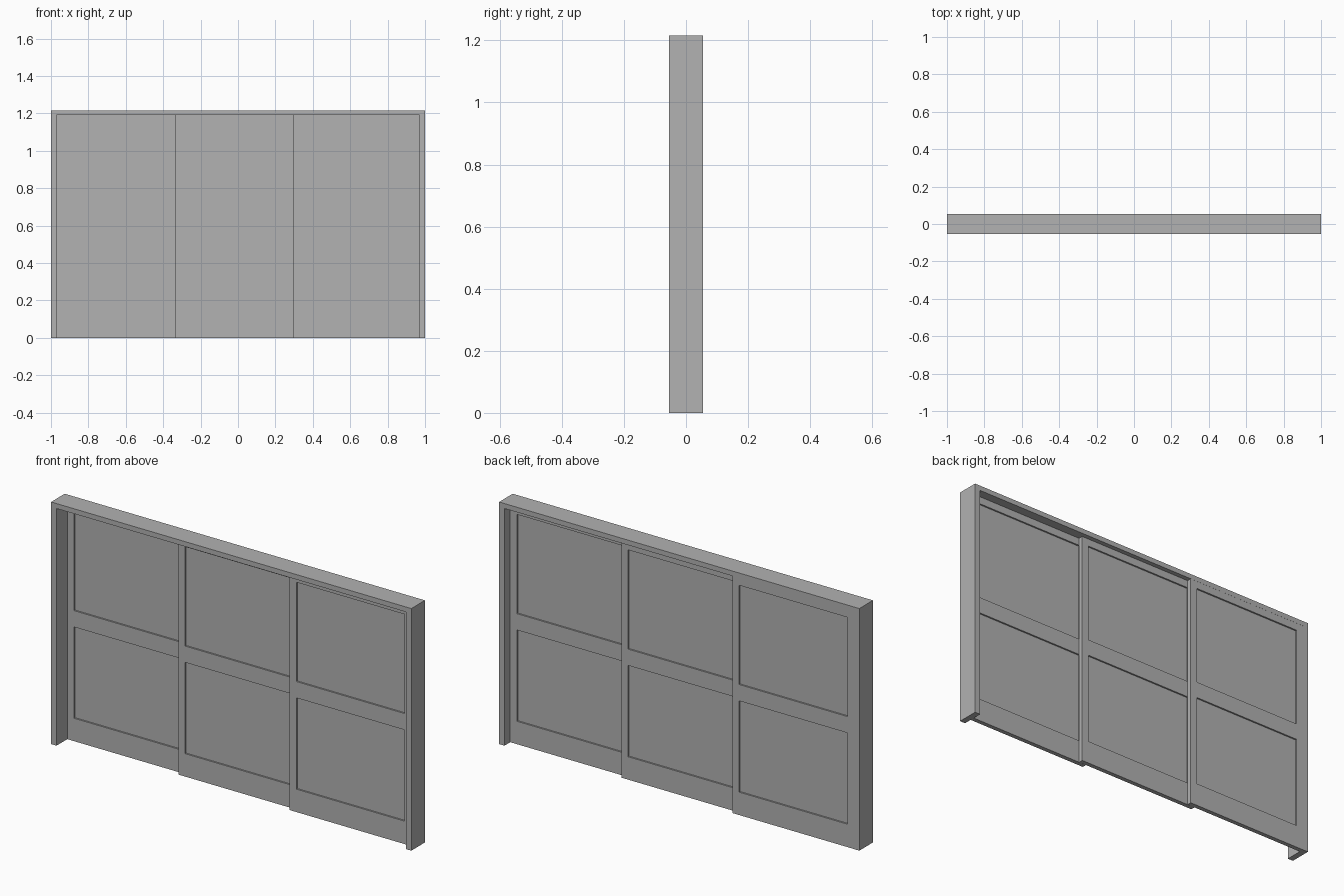
import bpy
import bmesh
from mathutils import Vector

cube = bpy.data.objects.get("Cube")
if cube:
    bpy.data.objects.remove(cube, do_unlink=True)

grey = bpy.data.materials.new("mid_grey")
grey.use_nodes = True
grey.diffuse_color = (0.445, 0.445, 0.445, 1)
grey.node_tree.nodes["Principled BSDF"].inputs["Base Color"].default_value = grey.diffuse_color


def lattice(name, xs, zs, y0, y1, is_open=lambda i, k: False):
    """Slab on the given x and z lines, leaving out the cells marked open."""
    bm = bmesh.new()
    verts = [[bm.verts.new((x, y0, z)) for z in zs] for x in xs]
    for i in range(len(xs) - 1):
        for k in range(len(zs) - 1):
            if not is_open(i, k):
                bm.faces.new((verts[i][k], verts[i + 1][k],
                              verts[i + 1][k + 1], verts[i][k + 1]))
    bmesh.ops.delete(bm, geom=[v for v in bm.verts if not v.link_faces], context='VERTS')
    front = bm.faces[:]
    moved = bmesh.ops.extrude_face_region(bm, geom=front, use_keep_orig=True)["geom"]
    bmesh.ops.translate(bm, vec=Vector((0, y1 - y0, 0)),
                        verts=[g for g in moved if isinstance(g, bmesh.types.BMVert)])
    bmesh.ops.recalc_face_normals(bm, faces=bm.faces)
    mesh = bpy.data.meshes.new(name)
    bm.to_mesh(mesh)
    bm.free()
    mesh.materials.append(grey)
    obj = bpy.data.objects.new(name, mesh)
    bpy.context.collection.objects.link(obj)
    return obj


HALF_DEPTH = 0.054
HEIGHT = 1.215
INNER_X = 0.97
INNER_Z = 1.19
STILE = 0.037
DOOR_WIDTH = 0.674
PITCH = 0.0225        # spacing of the sliding tracks
THICK = 0.022
RECESS = 0.008

# Outer frame: two jambs and a head, open below
lattice("outer_frame", [-1, -INNER_X, INNER_X, 1], [0, INNER_Z, HEIGHT],
        -HALF_DEPTH, HALF_DEPTH, lambda i, k: i == 1 and k == 0)

# Three sliding doors, each one track further forward
rails = [0, 0.115, 0.573, 0.655, 1.153, INNER_Z]
for n, side in enumerate(("right", "middle", "left")):
    x0 = -INNER_X + n * (INNER_X - DOOR_WIDTH / 2)
    x1 = x0 + DOOR_WIDTH
    back = HALF_DEPTH - 0.0005 - n * PITCH
    lattice(side + "_door_frame", [x0, x0 + STILE, x1 - STILE, x1], rails,
            back - THICK, back, lambda i, k: i == 1 and k in (1, 3))
    # Thin infill panels set back from both faces
    for level, k in (("lower", 1), ("upper", 3)):
        lattice(f"{side}_door_{level}_panel", [x0 + STILE, x1 - STILE],
                rails[k:k + 2], back - THICK + RECESS, back - RECESS)
